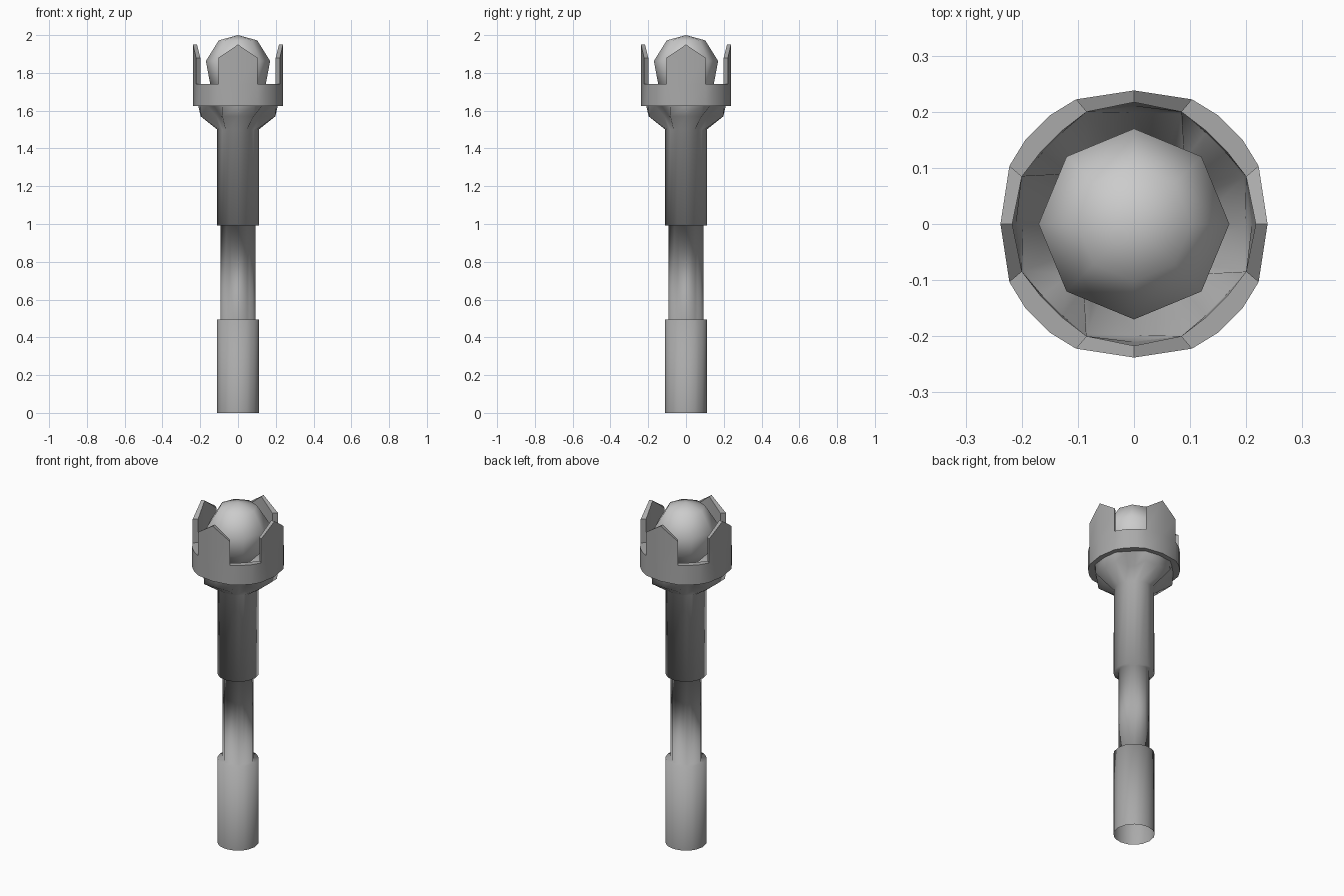
import bpy, bmesh
from math import sin, cos, radians, tau

if "Cube" in bpy.data.objects:
    bpy.data.objects.remove(bpy.data.objects["Cube"])

dark = bpy.data.materials.new("dark_metal")
dark.diffuse_color = (0.4, 0.4, 0.4, 1)
dark.use_nodes = True
dark.node_tree.nodes["Principled BSDF"].inputs["Base Color"].default_value = dark.diffuse_color


def loop(z, centre, edge, groove, edge_angle=25):
    """20 points: panel centre, panel edge, two groove points, panel edge, per quadrant."""
    e = edge_angle
    quadrant = ((0, centre), (e, edge), (38, groove), (52, groove), (90 - e, edge))
    return [(r * cos(radians(q * 90 + a)), r * sin(radians(q * 90 + a)), z)
            for q in range(4) for a, r in quadrant]


def loft(bm, loops, closed=False):
    rows = [[bm.verts.new(p) for p in lp] for lp in loops]
    pairs = list(zip(rows, rows[1:]))
    if closed:
        pairs.append((rows[-1], rows[0]))
    for a, b in pairs:
        n = len(a)
        for i in range(n):
            j = (i + 1) % n
            bm.faces.new((a[i], a[j], b[j], b[i]))


def finish(name, bm, angle=180, material=None):
    bmesh.ops.remove_doubles(bm, verts=bm.verts, dist=1e-5)
    bmesh.ops.recalc_face_normals(bm, faces=bm.faces)
    mesh = bpy.data.meshes.new(name)
    bm.to_mesh(mesh)
    bm.free()
    ob = bpy.data.objects.new(name, mesh)
    bpy.context.collection.objects.link(ob)
    if material:
        mesh.materials.append(material)
    bpy.ops.object.select_all(action='DESELECT')
    ob.select_set(True)
    bpy.context.view_layer.objects.active = ob
    bpy.ops.object.shade_smooth_by_angle(angle=radians(angle))


# Handle: open round grip, slimmer waist, upper grip and cup flaring into four panels
bm = bmesh.new()
loft(bm, [
    loop(0.0, 0.11, 0.11, 0.109),
    loop(0.495, 0.11, 0.11, 0.109),
    loop(0.495, 0.093, 0.085, 0.079),
    loop(0.993, 0.093, 0.085, 0.079),
    loop(0.993, 0.11, 0.11, 0.109),
    loop(1.5, 0.11, 0.11, 0.107),
    loop(1.57, 0.198, 0.213, 0.145, 23),
    loop(1.625, 0.21, 0.217, 0.207, 23),
])
finish("handle", bm, material=dark)

# Crown: ring with four pointed prongs rising flush from it
bm = bmesh.new()
loft(bm, [
    loop(1.625, 0.238, 0.245, 0.245),
    loop(1.74, 0.238, 0.245, 0.245),
    loop(1.74, 0.217, 0.217, 0.21, 23),
    loop(1.625, 0.21, 0.217, 0.207, 23),
], closed=True)
# Open the ring top where the prongs stand (panel faces are columns 0 and 4 of each five)
bm.faces.ensure_lookup_table()
bmesh.ops.delete(bm, geom=[bm.faces[20 + i] for i in range(20) if i % 5 in (0, 4)],
                 context='FACES')
for q in range(4):
    cols = []
    for side, top, r_out in ((-1, 1.88, 0.245), (0, 1.95, 0.238), (1, 1.88, 0.245)):
        cols.append([])
        for r, a, z in ((r_out, 25, 1.74), (r_out, 25, top),
                        (0.217, 23, top), (0.217, 23, 1.74)):
            t = radians(q * 90 + side * a)
            cols[-1].append(bm.verts.new((r * cos(t), r * sin(t), z)))
    for a, b in zip(cols, cols[1:]):
        for i in range(3):      # outside, sloping top, inside
            bm.faces.new((a[i], b[i], b[i + 1], a[i + 1]))
    bm.faces.new(cols[0])
    bm.faces.new(cols[-1][::-1])
finish("crown", bm, 35, dark)

# Eight-sided orb with smooth shading
profile = [(0, 1.64), (0.075, 1.665), (0.147, 1.74),
           (0.17, 1.863), (0.102, 1.972), (0, 2.0)]
bm = bmesh.new()
rows = [[bm.verts.new((r * cos(tau * i / 8), r * sin(tau * i / 8), z))
         for i in range(8 if r else 1)] for r, z in profile]
for a, b in zip(rows, rows[1:]):
    for i in range(8):
        j = (i + 1) % 8
        ring = [a[i % len(a)], a[j % len(a)], b[j % len(b)], b[i % len(b)]]
        bm.faces.new(list(dict.fromkeys(ring)))
finish("orb", bm)
